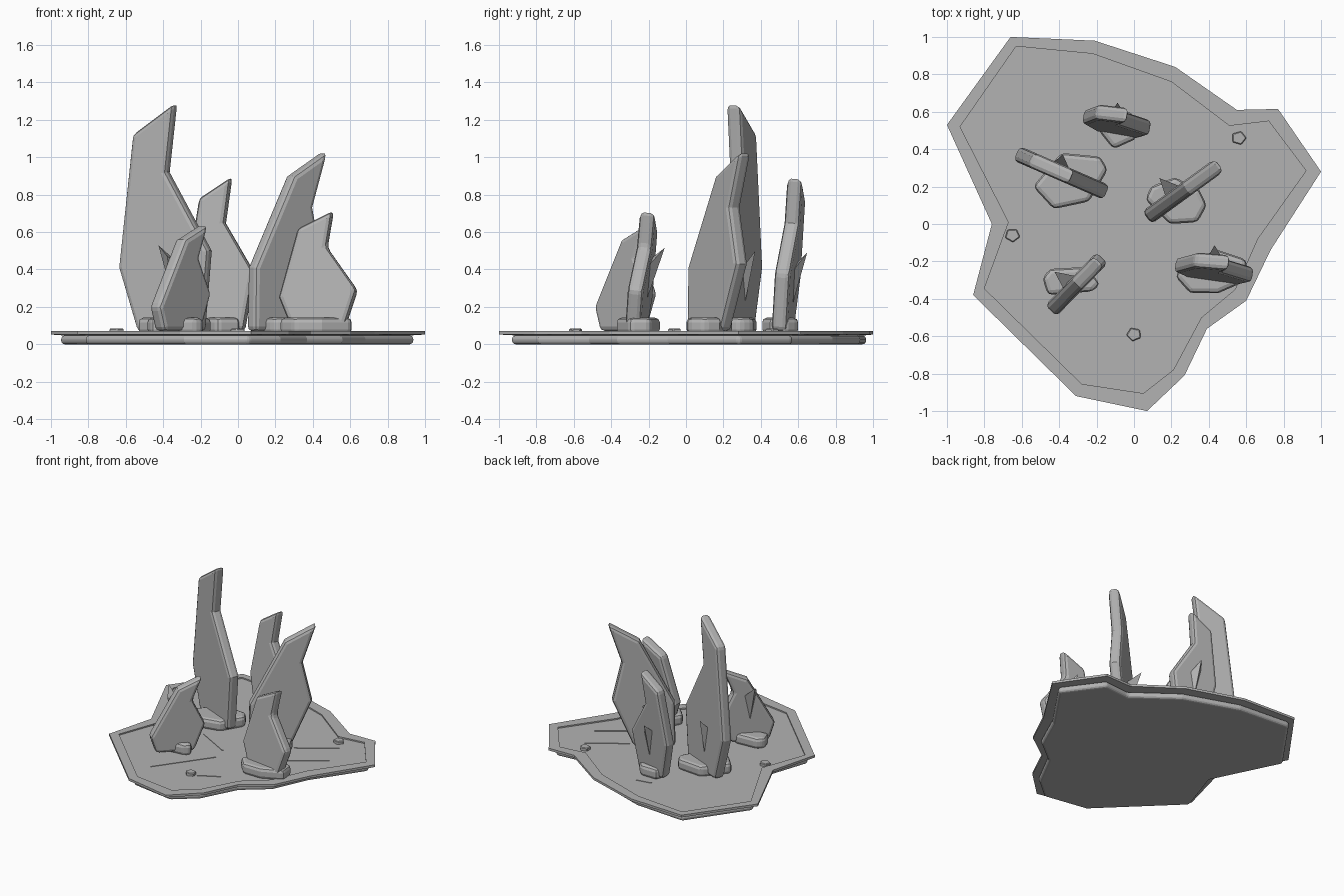
import bpy, bmesh, math
from mathutils import Matrix, Vector

cube = bpy.data.objects.get("Cube")
if cube:
    bpy.data.objects.remove(cube, do_unlink=True)

stone_grey = bpy.data.materials.new("stone_grey")
stone_grey.use_nodes = True
GREY = (0.45, 0.45, 0.45, 1)
stone_grey.diffuse_color = GREY
stone_grey.node_tree.nodes["Principled BSDF"].inputs["Base Color"].default_value = GREY


def finish(name, bm, bevel=0, segments=2):
    bmesh.ops.recalc_face_normals(bm, faces=bm.faces)
    mesh = bpy.data.meshes.new(name)
    bm.to_mesh(mesh)
    bm.free()
    obj = bpy.data.objects.new(name, mesh)
    bpy.context.collection.objects.link(obj)
    mesh.materials.append(stone_grey)
    if bevel:
        mod = obj.modifiers.new("Bevel", "BEVEL")
        mod.width, mod.segments = bevel, segments
        mod.limit_method = 'ANGLE'
        mod.angle_limit = math.radians(40)
    return obj


def prism(name, points, z0, z1, bevel=0, segments=2):
    """Flat plate from an outline in plan."""
    bm = bmesh.new()
    face = bm.faces.new([bm.verts.new((x, y, z0)) for x, y in points])
    ext = bmesh.ops.extrude_face_region(bm, geom=[face])
    top = [v for v in ext["geom"] if isinstance(v, bmesh.types.BMVert)]
    bmesh.ops.translate(bm, verts=top, vec=(0, 0, z1 - z0))
    return finish(name, bm, bevel, segments)


# Base: rounded slab, shallow floor and a thin raised rim
outer = [(-.66, 1), (-.21, .98), (.22, .84), (.55, .61), (.77, .615), (1, .28), (.73, -.14),
         (.6, -.41), (.39, -.56), (.27, -.81), (.07, -1), (-.31, -.92), (-.86, -.38),
         (-.76, 0), (-1, .53)]
inner = [(-.63, .95), (-.22, .91), (.2, .76), (.51, .525), (.72, .55), (.92, .285), (.66, -.08),
         (.54, -.35), (.36, -.5), (.21, -.78), (.05, -.905), (-.28, -.855), (-.8, -.345),
         (-.67, .01), (-.93, .52)]
middle = [Vector(a).lerp(Vector(b), .3) for a, b in zip(inner, outer)]
prism("base_slab", middle, 0, .047, .02, 3)
prism("base_floor", inner, .04, .06)

bm = bmesh.new()
rings = [[bm.verts.new((x, y, z)) for x, y in pts]
         for pts, z in ((inner, .047), (outer, .052), (outer, .07), (inner, .07))]
for k in range(4):
    a, b = rings[k], rings[(k + 1) % 4]
    for i in range(len(outer)):
        j = (i + 1) % len(outer)
        bm.faces.new((a[i], a[j], b[j], b[i]))
finish("base_rim", bm)

# Upright shards: name, centre, yaw, lean, outline (x, z) as seen from the front
HALF = .042
shards = [
    ("tall", (-.38, .27), -23.5, 0, [(-.54, .07), (-.64, .41), (-.565, 1.12), (-.32, 1.285),
     (-.36, .92), (-.135, .5), (-.17, .07)]),
    ("back", (-.09, .52), -10, 5, [(-.21, .07), (-.28, .36), (-.22, .78), (-.04, .895),
     (-.07, .65), (.09, .38), (.04, .07)]),
    ("right", (.27, .18), 36, 0, [(.05, .07), (.055, .41), (.26, .9), (.48, 1.03),
     (.4, .73), (.455, .43), (.33, .07)]),
    ("small_left", (-.31, -.325), 46, 0, [(-.44, .07), (-.47, .2), (-.33, .56), (-.16, .64),
     (-.21, .46), (-.145, .27), (-.2, .07)]),
    ("small_right", (.43, -.265), -8, 6.5, [(.29, .07), (.215, .25), (.31, .62), (.505, .715),
     (.475, .52), (.64, .29), (.57, .07)]),
]
# Splinter on the back of each shard: offset along it, height, reach
splinters = {"tall": (-.02, .5, .05), "back": (0, .5, .05), "right": (-.05, .48, .09),
             "small_left": (-.01, .53, .09), "small_right": (0, .53, .06)}

for name, (cx, cy), yaw, lean, outline in shards:
    yaw = math.radians(yaw)
    place = (Matrix.Translation((cx, cy, .1)) @ Matrix.Rotation(yaw, 4, 'Z')
             @ Matrix.Rotation(-math.radians(lean), 4, 'X') @ Matrix.Translation((0, 0, -.1)))
    bm = bmesh.new()
    verts = []
    for x, z in outline:
        d = x - cx
        d -= math.copysign(HALF * abs(math.sin(yaw)) * .75, d)
        verts.append(bm.verts.new((d / math.cos(yaw), -HALF, z)))
    ext = bmesh.ops.extrude_face_region(bm, geom=[bm.faces.new(verts)])
    moved = [v for v in ext["geom"] if isinstance(v, bmesh.types.BMVert)]
    bmesh.ops.translate(bm, verts=moved, vec=(0, 2 * HALF, 0))
    bm.transform(place)
    finish(name + "_shard", bm, .024)

    u, top, reach = splinters[name]
    bm = bmesh.new()
    y = HALF - .005
    a, b, c, tip = [bm.verts.new(p) for p in ((u - .05, y, top - .06), (u + .04, y, top - .1),
                                              (u, y, top - .3), (u - .02, HALF + reach, top))]
    for tri in ((a, b, c), (a, b, tip), (b, c, tip), (c, a, tip)):
        bm.faces.new(tri)
    bm.transform(place)
    finish(name + "_splinter", bm)

# Foot stones clasping the shards
feet = {
    "tall": [(-.39, .38), (-.18, .36), (-.14, .29), (-.24, .12), (-.43, .08), (-.54, .2)],
    "back": [(-.19, .5), (-.11, .4), (0, .45), (.04, .53), (-.02, .6), (-.16, .6)],
    "right": [(.06, .13), (.09, .2), (.22, .25), (.35, .18), (.39, .1), (.34, .01), (.19, 0)],
    "small_left": [(-.49, -.29), (-.45, -.24), (-.26, -.23), (-.18, -.32), (-.22, -.36),
                   (-.46, -.38)],
    "small_right": [(.27, -.2), (.45, -.14), (.6, -.19), (.61, -.3), (.45, -.37), (.3, -.37),
                    (.22, -.28)],
}
for name, pts in feet.items():
    prism(name + "_foot_stone", pts, .055, .142, .025)

# Loose pebbles
for i, (x, y) in enumerate([(.56, .46), (-.65, -.06), (0, -.59)]):
    ring = [(x + .042 * math.cos(t), y + .038 * math.sin(t))
            for t in (i + k * math.tau / 5 for k in range(5))]
    prism("pebble", ring, .055, .083, .005, 1)

# Thin surface cracks
for p, q in [((-.31, -.65), (-.02, -.25)), ((.38, -.04), (.68, .17)), ((.05, -.58), (.2, -.5)),
             ((-.31, .02), (-.04, -.13)), ((.35, .2), (.62, .38)), ((-.16, .66), (-.04, .68))]:
    p, q = Vector(p), Vector(q)
    n = (q - p).normalized().orthogonal() * .005
    prism("surface_crack", [p + n, p - n, q - n, q + n], .058, .064)
